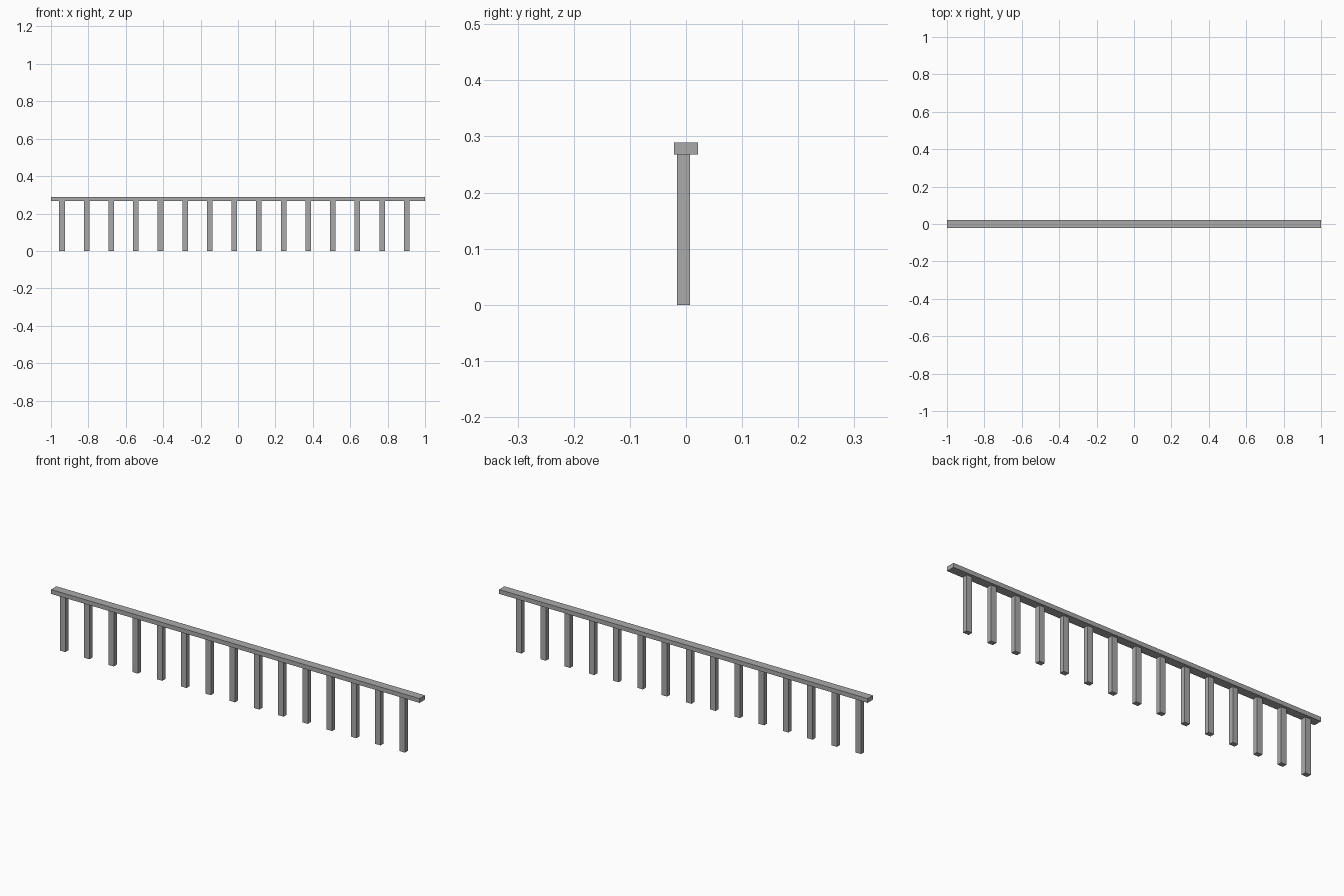
import bpy

cube = bpy.data.objects.get("Cube")
if cube:
    bpy.data.objects.remove(cube, do_unlink=True)

# One plain grey for the whole railing
grey = bpy.data.materials.new("railing_grey")
grey.use_nodes = True
colour = (0.4, 0.4, 0.4, 1)
grey.diffuse_color = colour
grey.node_tree.nodes["Principled BSDF"].inputs["Base Color"].default_value = colour


def box(name, low, high):
    """Add a box spanning two opposite corners."""
    centre = [(a + b) / 2 for a, b in zip(low, high)]
    bpy.ops.mesh.primitive_cube_add(size=1, location=centre)
    obj = bpy.context.object
    obj.name = name
    obj.scale = [b - a for a, b in zip(low, high)]
    bpy.ops.object.transform_apply(location=False, rotation=False, scale=True)
    obj.data.materials.append(grey)
    return obj


RAIL_BOTTOM, RAIL_TOP = 0.268, 0.289
POST_COUNT, FIRST_X, LAST_X = 15, -0.941, 0.902
POST_HALF_WIDTH = 0.0148

# Handrail
box("top_rail", (-1, -0.021, RAIL_BOTTOM), (1, 0.021, RAIL_TOP))

# Evenly spaced posts, set slightly forward under the rail
step = (LAST_X - FIRST_X) / (POST_COUNT - 1)
for i in range(POST_COUNT):
    x = FIRST_X + i * step
    box(f"post_{i + 1}",
        (x - POST_HALF_WIDTH, -0.016, 0),
        (x + POST_HALF_WIDTH, 0.0075, RAIL_BOTTOM))
